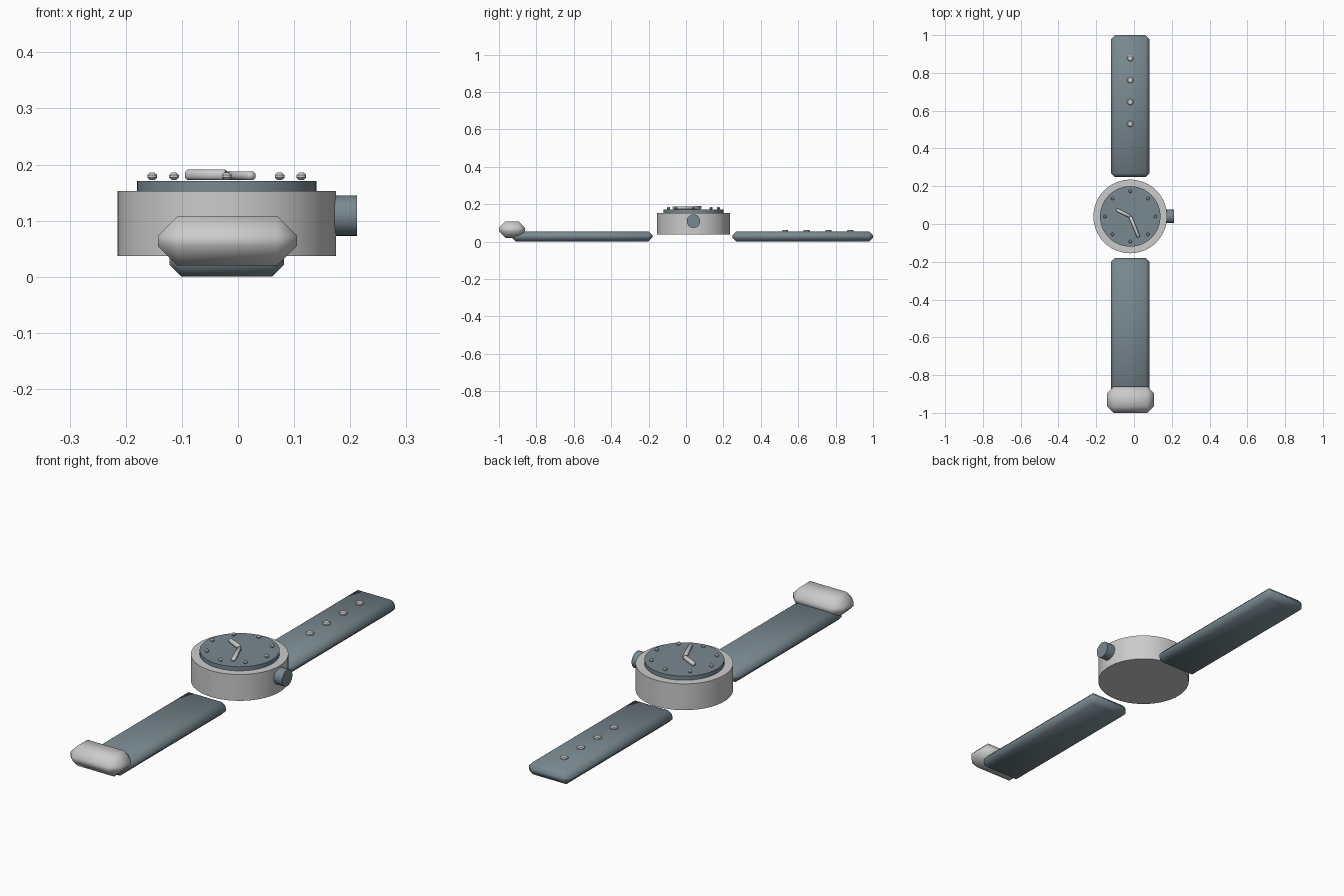
import bpy
from math import cos, sin, pi, radians, atan2, hypot

if "Cube" in bpy.data.objects:
    bpy.data.objects.remove(bpy.data.objects["Cube"])

CX, CY = -0.02, 0.04   # watch axis

slate = bpy.data.materials.new("slate")
slate.diffuse_color = (0.19, 0.25, 0.28, 1)
slate.use_nodes = True
slate.node_tree.nodes["Principled BSDF"].inputs["Base Color"].default_value = slate.diffuse_color


def finish(name, bevel, mat, angle):
    o = bpy.context.object
    o.name = name
    bpy.ops.object.transform_apply(location=False, rotation=False, scale=True)
    if bevel:
        m = o.modifiers.new("bevel", 'BEVEL')
        m.width, m.segments, m.limit_method = bevel, 1, 'ANGLE'
        m.angle_limit = radians(50)
        bpy.ops.object.modifier_apply(modifier=m.name)
    bpy.ops.object.shade_smooth_by_angle(angle=radians(angle))
    if mat:
        o.data.materials.append(mat)
    return o


def box(name, lo, hi, bevel=0, mat=None, rot=0, angle=50):
    bpy.ops.mesh.primitive_cube_add(
        size=1, location=[(a + b) / 2 for a, b in zip(lo, hi)], rotation=(0, 0, rot))
    bpy.context.object.scale = [b - a for a, b in zip(lo, hi)]
    return finish(name, bevel, mat, angle)


def disc(name, loc, r, h, mat=None, n=64, bevel=0, rot=(0, 0, 0)):
    bpy.ops.mesh.primitive_cylinder_add(vertices=n, radius=r, depth=h, location=loc, rotation=rot)
    return finish(name, bevel, mat, 40)


def hand(name, tip, z0, z1, w=0.018):
    dx, dy = tip[0] - CX, tip[1] - CY
    length = hypot(dx, dy)
    mx, my = CX + dx / 2, CY + dy / 2
    box(name, (mx - length / 2, my - w / 2, z0), (mx + length / 2, my + w / 2, z1),
        0.005, rot=atan2(dy, dx))


# Case, dial and crown
disc("case", (CX, CY, 0.095), 0.195, 0.116)
disc("dial", (CX, CY, 0.155), 0.16, 0.032, slate)
disc("crown", (0.186, CY, 0.109), 0.036, 0.053, slate, 32, rot=(0, pi / 2, 0))

# Hour markers
for i in range(8):
    a = i * pi / 4
    disc(f"hour_marker_{i}", (CX + 0.133 * cos(a), CY + 0.133 * sin(a), 0.179),
         0.0085, 0.013, n=16, bevel=0.004)

# Hands
hand("hour_hand", (-0.093, 0.076), 0.172, 0.191)
hand("minute_hand", (0.025, -0.07), 0.172, 0.188)

# Strap halves
box("strap_back", (CX - 0.102, 0.248, 0), (CX + 0.102, 1.0, 0.055), 0.021, slate)
box("strap_front", (CX - 0.102, -0.93, 0), (CX + 0.102, -0.18, 0.055), 0.021, slate)

# Strap studs
for i in range(4):
    disc(f"strap_stud_{i}", (CX, 0.53 + 0.116 * i, 0.055), 0.0165, 0.016, n=20, bevel=0.004)

# Buckle
box("buckle", (-0.143, -1.0, 0.02), (0.105, -0.86, 0.108), 0.035)
